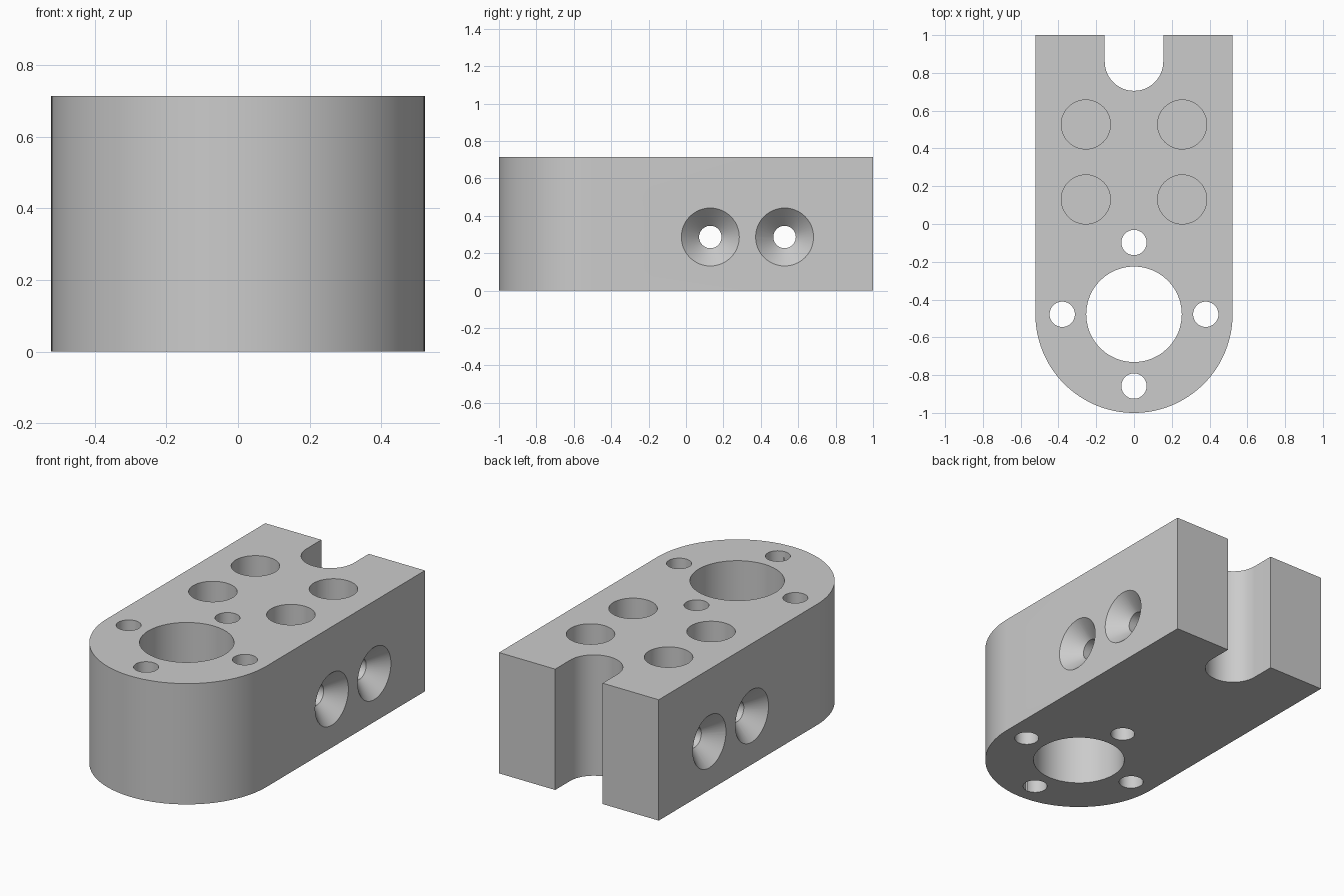
import bpy, bmesh
from math import pi, cos, sin, radians

if "Cube" in bpy.data.objects:
    bpy.data.objects.remove(bpy.data.objects["Cube"], do_unlink=True)

HALF, HEIGHT = 0.522, 0.714      # block half width and height
ARC_Y = HALF - 1                 # centre of the rounded end
SLOT_R, SLOT_Y = 0.155, 0.86
BORE_Z = 0.287

grey = bpy.data.materials.new("plain grey")
grey.use_nodes = True
colour = (0.6, 0.6, 0.6, 1)
grey.diffuse_color = colour
grey.node_tree.nodes["Principled BSDF"].inputs["Base Color"].default_value = colour


def arc(cy, r, start, end, n):
    angles = [start + (end - start) * i / n for i in range(n + 1)]
    return [(r * cos(a), cy + r * sin(a)) for a in angles]


def add_object(name, bm):
    bmesh.ops.recalc_face_normals(bm, faces=bm.faces)
    mesh = bpy.data.meshes.new(name)
    bm.to_mesh(mesh)
    bm.free()
    obj = bpy.data.objects.new(name, mesh)
    bpy.context.collection.objects.link(obj)
    mesh.materials.append(grey)
    return obj


# Block: rounded front end and U-shaped slot at the back
outline = arc(ARC_Y, HALF, -pi, 0, 64) + [(HALF, 1), (SLOT_R, 1)]
outline += arc(SLOT_Y, SLOT_R, 0, -pi, 32) + [(-SLOT_R, 1), (-HALF, 1)]
bm = bmesh.new()
base = bm.faces.new([bm.verts.new((x, y, 0)) for x, y in outline])
ext = bmesh.ops.extrude_face_region(bm, geom=[base])
top = [v for v in ext["geom"] if isinstance(v, bmesh.types.BMVert)]
bmesh.ops.translate(bm, verts=top, vec=(0, 0, HEIGHT))
block = add_object("mounting_block", bm)


def spin(profile, place, n=48):
    """Solid of revolution from (radius, height) rings, placed by a function."""
    bm = bmesh.new()
    rings = [[bm.verts.new(place(r * cos(2 * pi * i / n), r * sin(2 * pi * i / n), h))
              for i in range(n)] for r, h in profile]
    for a, b in zip(rings, rings[1:]):
        for i in range(n):
            j = (i + 1) % n
            bm.faces.new((a[i], a[j], b[j], b[i]))
    bm.faces.new(rings[0])
    bm.faces.new(rings[-1])
    return bm


def drill(name, profile, place):
    cutter = add_object(name, spin(profile, place))
    cutter.hide_render = True
    mod = block.modifiers.new(name, "BOOLEAN")
    mod.operation, mod.solver, mod.object = "DIFFERENCE", "EXACT", cutter
    return cutter


def vertical(x, y, r, bottom=-0.1):
    return drill("vertical_hole", [(r, bottom), (r, HEIGHT + 0.1)],
                 lambda u, v, h: (x + u, y + v, h))


# Large bore with four screw holes around it
cutters = [vertical(0, ARC_Y, 0.253)]
for dx, dy in ((1, 0), (-1, 0), (0, 1), (0, -1)):
    cutters.append(vertical(dx * 0.38, ARC_Y + dy * 0.38, 0.067))

# Blind pockets, crossed by side bores countersunk at both ends
for y in (0.13, 0.527):
    for side in (-1, 1):
        cutters.append(vertical(side * 0.255, y, 0.13, 0.15))
    rim, sink, over = 0.155, 0.095, 0.02
    half = [(rim - sink, HALF - sink), (rim + over, HALF + over)]
    profile = [(r, -h) for r, h in reversed(half)] + half
    cutters.append(drill("side_bore", profile,
                         lambda u, v, h, y=y: (h, y + u, BORE_Z + v)))

# Bake the cuts and drop the cutters
bpy.context.view_layer.update()
result = block.evaluated_get(bpy.context.evaluated_depsgraph_get())
mesh = bpy.data.meshes.new_from_object(result)
block.modifiers.clear()
block.data = mesh
mesh.materials.clear()
mesh.materials.append(grey)
for cutter in cutters:
    bpy.data.objects.remove(cutter, do_unlink=True)

bpy.ops.object.select_all(action="DESELECT")
block.select_set(True)
bpy.context.view_layer.objects.active = block
bpy.ops.object.shade_smooth_by_angle(angle=radians(30))
